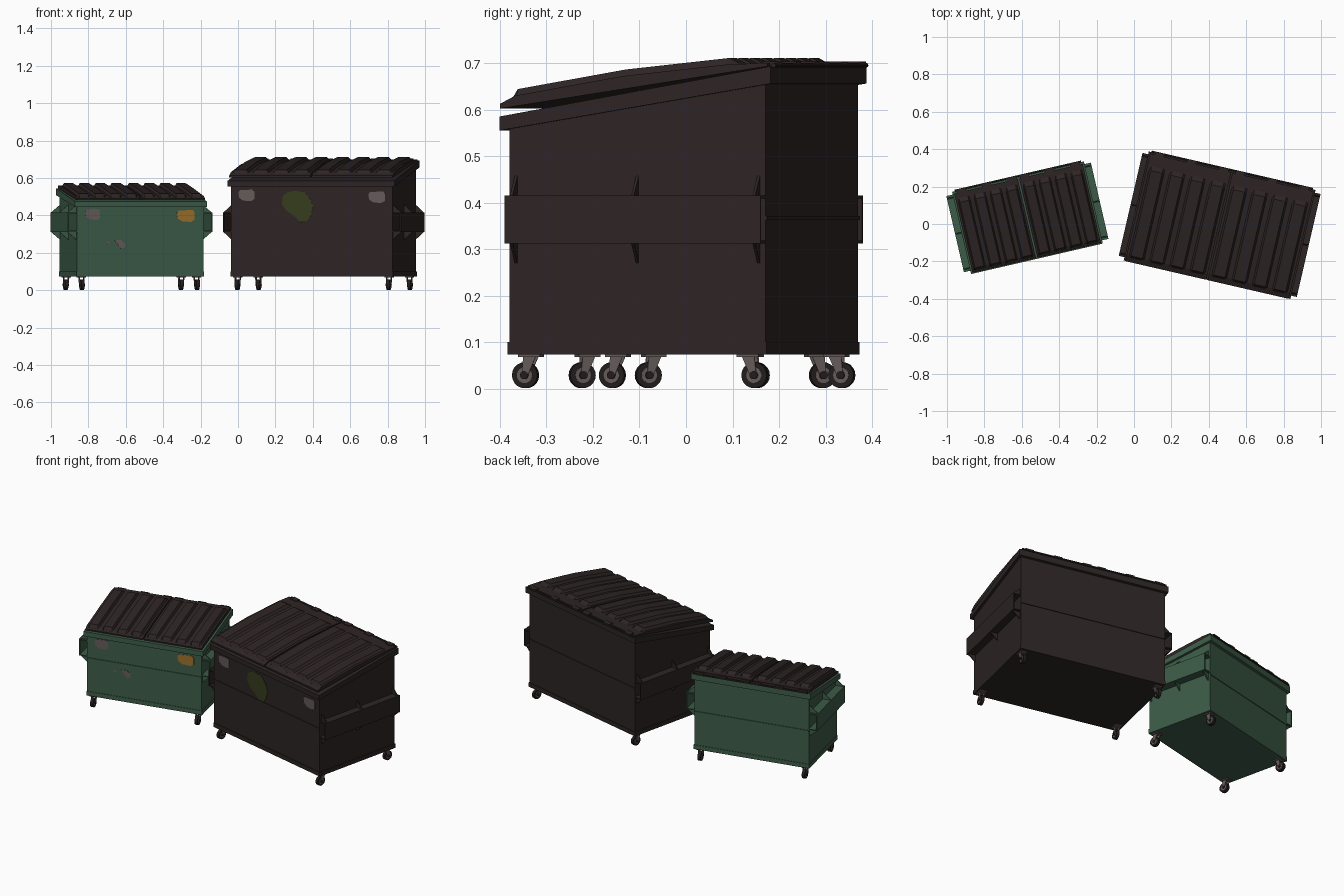
import bpy, bmesh, math
from mathutils import Matrix, Vector

if "Cube" in bpy.data.objects:
    bpy.data.objects.remove(bpy.data.objects["Cube"])


def material(name, rgb):
    m = bpy.data.materials.new(name)
    m.diffuse_color = (*rgb, 1)
    m.use_nodes = True
    m.node_tree.nodes["Principled BSDF"].inputs["Base Color"].default_value = m.diffuse_color
    return m


BROWN = material("dark brown", (.027, .018, .018))
GREEN = material("dull green", (.045, .105, .063))
GREY = material("worn grey", (.13, .1, .1))
ORANGE = material("orange label", (.33, .16, .025))
OLIVE = material("olive stain", (.036, .045, .012))
TYRE = material("tyre black", (.017, .012, .012))


def finish(name, bm, mat, M):
    bmesh.ops.recalc_face_normals(bm, faces=bm.faces)
    bm.transform(M)
    me = bpy.data.meshes.new(name)
    bm.to_mesh(me)
    bm.free()
    me.materials.append(mat)
    ob = bpy.data.objects.new(name, me)
    bpy.context.collection.objects.link(ob)
    return ob


def add_prism(bm, pts, axis, a, b):
    """Extrude a 2D outline along x (pts are y,z) or along y (pts are x,z)."""
    def put(p, t):
        return (t, p[0], p[1]) if axis == 'x' else (p[0], t, p[1])
    A = [bm.verts.new(put(p, a)) for p in pts]
    B = [bm.verts.new(put(p, b)) for p in pts]
    bm.faces.new(A)
    bm.faces.new(B[::-1])
    n = len(pts)
    for i in range(n):
        j = (i + 1) % n
        bm.faces.new((A[i], B[i], B[j], A[j]))


def add_box(bm, x0, x1, y0, y1, z0, z1):
    add_prism(bm, [(y0, z0), (y1, z0), (y1, z1), (y0, z1)], 'x', x0, x1)


def add_cyl(bm, r, length, at, seg=16):
    m = Matrix.Translation(at) @ Matrix.Rotation(math.pi / 2, 4, 'Y')
    bmesh.ops.create_cone(bm, cap_ends=True, segments=seg, radius1=r, radius2=r,
                          depth=length, matrix=m)


def dumpster(tag, cx, cy, angle, w, d, zf, zb, lid, lid_bottom, crease, out, mat, casters, patches):
    a = math.radians(angle)
    M = Matrix.Translation((cx, cy, 0)) @ Matrix.Rotation(a, 4, 'Z')
    hw, hd = w / 2, d / 2

    # body with sloping top, crease and bottom band
    bm = bmesh.new()
    add_prism(bm, [(-hd, .075), (hd, .075), (hd, zb - .01), (-hd, zf - .01)], 'x', -hw, hw)
    add_box(bm, -hw, hw, -hd - .004, hd + .004, crease - .004, crease + .004)
    add_box(bm, -hw - .003, hw + .003, -hd - .003, hd + .003, .074, .1)
    finish(tag + "_body", bm, mat, M)

    # rim around the opening
    bm = bmesh.new()
    add_prism(bm, [(-hd - .018, zf - .03), (hd + .015, zb - .037), (hd + .015, zb), (-hd - .018, zf)],
              'x', -hw - .015, hw + .015)
    finish(tag + "_rim", bm, mat, M)

    # fork pockets with gussets on both sides
    bm = bmesh.new()
    for s in (-1, 1):
        x0, x1 = s * hw, s * (hw + out)
        add_box(bm, x1 - s * .006, x1, -hd, hd, .312, .415)
        add_box(bm, x0, x1, -hd, hd, .409, .415)
        add_box(bm, x0, x1, -hd, hd, .312, .318)
        for y in (-hd + .015, 0, hd - .015):
            add_prism(bm, [(x0, .415), (x1, .415), (x0, .457)], 'y', y - .003, y + .003)
            add_prism(bm, [(x0, .312), (x1, .312), (x0, .27)], 'y', y - .003, y + .003)
    finish(tag + "_fork_pockets", bm, mat, M)

    # two lids, each with four raised ribs
    lw = hw + .006
    for s, side in ((-1, "left"), (1, "right")):
        bm = bmesh.new()
        x0, x1 = s * .004, s * lw
        add_prism(bm, [(lid[0][0], lid_bottom), *lid, (lid[-1][0], zb)], 'x', x0, x1)
        step = (lw - .004) / 4
        f, b = lid[1], lid[-2]
        path = [(f[0] - .012, f[1] - .006, 0), *[(y, z, .014) for y, z in lid[1:-1]],
                (b[0] + .025, b[1], 0)]
        for k in range(4):
            c = s * (.004 + step * (k + .5))
            rings = []
            for y, z, h in path:
                rings.append([bm.verts.new((c + u, y, z + v)) for u, v in
                              ((-step * .39, -.003), (-step * .28, h), (step * .28, h), (step * .39, -.003))])
            for p, q in zip(rings, rings[1:]):
                for i in range(3):
                    bm.faces.new((p[i], p[i + 1], q[i + 1], q[i]))
            bm.faces.new(rings[0])
            bm.faces.new(rings[-1])
        finish(f"{tag}_{side}_lid", bm, BROWN, M)

    # hinge rod with knuckles
    bm = bmesh.new()
    add_cyl(bm, .005, w, (0, hd + .018, zb + .002), 8)
    for x in (-.9, -.5, -.1, .1, .5, .9):
        add_box(bm, x * hw - .025, x * hw + .025, hd - .01, hd + .022, zb - .002, zb + .01)
    finish(tag + "_hinge", bm, BROWN, M)

    # casters
    tyres, forks = bmesh.new(), bmesh.new()
    for sx in (-1, 1):
        for sy in (-1, 1):
            x, y = sx * casters[0], sy * casters[1]
            add_cyl(tyres, .028, .018, (x, y, .029), 20)
            add_cyl(forks, .017, .020, (x, y, .029), 16)
            add_cyl(tyres, .009, .030, (x, y, .029), 10)
            p = y - sy * .012
            add_box(forks, x - .02, x + .02, p - .024, p + .024, .068, .075)
            for t in (-1, 1):
                u = x + t * .0125
                add_prism(forks, [(y - .006, .024), (y + .006, .024), (p + .014, .07), (p - .014, .07)],
                          'x', u - .0015, u + .0015)
    finish(tag + "_tyres", tyres, TYRE, M)
    finish(tag + "_caster_forks", forks, GREY, M)

    # labels and stains on the front, given in front-view coordinates
    mid = cx + math.sin(a) * hd
    for name, m, pts in patches:
        bm = bmesh.new()
        add_prism(bm, [((x - mid) / math.cos(a), z) for x, z in pts], 'y', -hd - .002, -hd + .002)
        finish(f"{tag}_{name}", bm, m, M)


def label(x, z, rx, rz):
    """Worn rounded label outline."""
    shape = [(-1, .5), (-.8, .9), (.8, 1), (1, .6), (1, -.6), (.6, -1), (-.4, -.9), (-.9, -.4)]
    return [(x + u * rx, z + v * rz) for u, v in shape]


dumpster("large", .458, -.005, -13, .885, .565, .585, .693,
         [(-.302, .612), (-.268, .630), (-.03, .672), (.2, .697), (.288, .700)], .602,
         .367, .046, BROWN, (.415, .253),
         [("left_label", GREY, label(.045, .507, .043, .031)),
          ("right_label", GREY, label(.742, .497, .045, .031)),
          ("stain", OLIVE, [(.235, .46), (.24, .505), (.265, .522), (.30, .532), (.355, .525), (.385, .49),
                            (.402, .45), (.39, .40), (.365, .366), (.335, .36), (.31, .39), (.26, .425)])])

dumpster("small", -.57, .035, 13, .693, .418, .475, .545,
         [(-.222, .490), (-.2, .502), (0, .536), (.16, .559), (.213, .560)], .482,
         .305, .05, GREEN, (.316, .192),
         [("left_label", GREY, label(-.777, .405, .04, .03)),
          ("right_label", ORANGE, label(-.28, .397, .048, .032)),
          ("scratch", GREY, [(-.66, .268), (-.625, .27), (-.605, .25), (-.605, .228),
                             (-.625, .222), (-.64, .24)]),
          ("small_scratch", GREY, [(-.71, .25), (-.70, .26), (-.685, .255), (-.69, .247)])])
